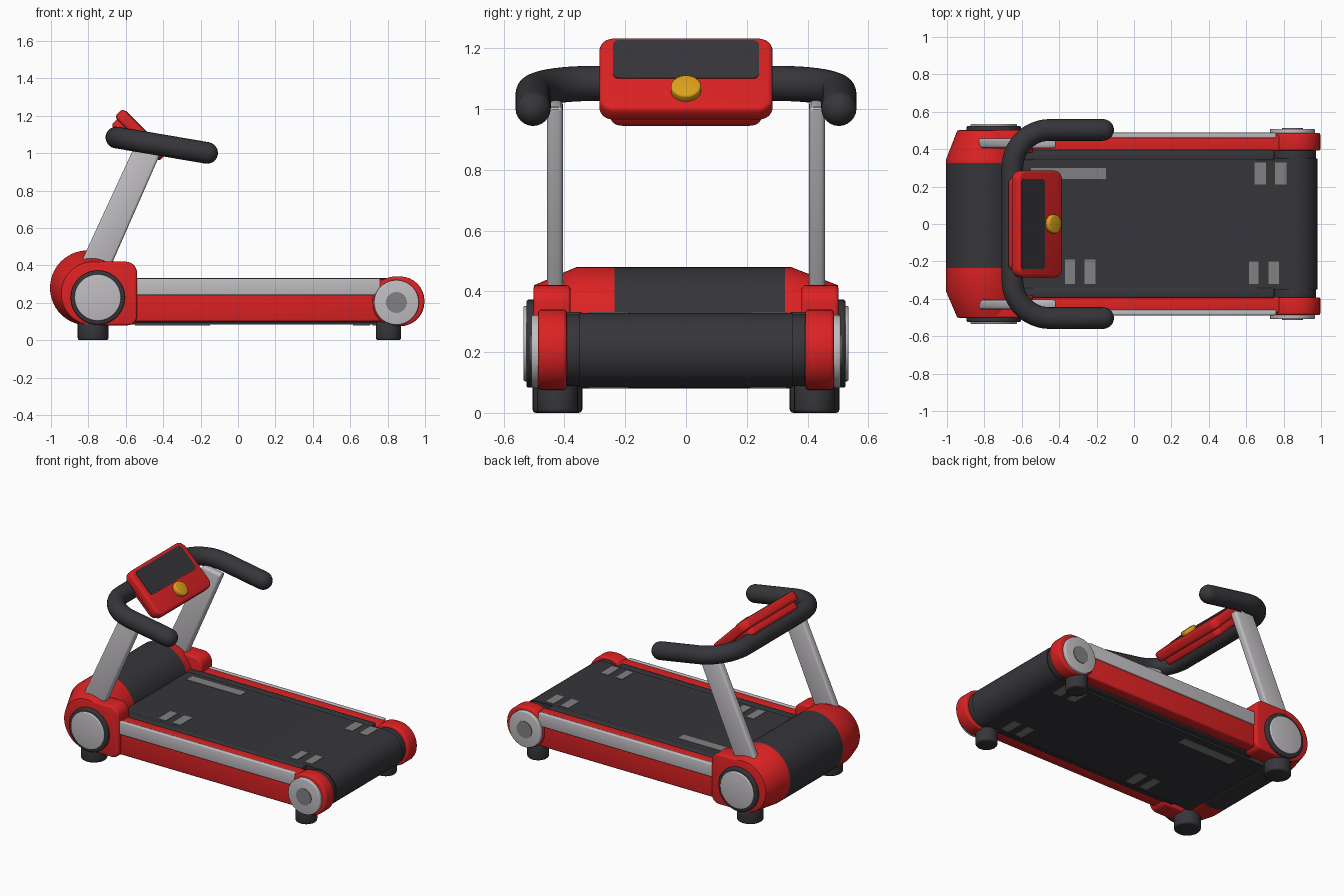
import bpy, bmesh, math
from mathutils import Matrix, Vector

if "Cube" in bpy.data.objects:
    bpy.data.objects.remove(bpy.data.objects["Cube"])


def material(name, rgb):
    m = bpy.data.materials.new(name)
    m.diffuse_color = (*rgb, 1)
    m.use_nodes = True
    m.node_tree.nodes["Principled BSDF"].inputs["Base Color"].default_value = m.diffuse_color
    return m


RED = material("red", (0.72, 0.016, 0.017))
DARK = material("dark_grey", (0.037, 0.037, 0.043))
SILVER = material("silver", (0.53, 0.51, 0.53))
GREY = material("mid_grey", (0.22, 0.22, 0.225))
YELLOW = material("yellow", (0.72, 0.36, 0.01))


def finish(name, bm, mats, angle=35):
    bmesh.ops.recalc_face_normals(bm, faces=bm.faces)
    me = bpy.data.meshes.new(name)
    bm.to_mesh(me)
    bm.free()
    for m in mats:
        me.materials.append(m)
    me.shade_smooth()
    me.set_sharp_from_angle(angle=math.radians(angle))
    ob = bpy.data.objects.new(name, me)
    bpy.context.collection.objects.link(ob)
    return ob


def rounded(x0, x1, z0, z1, radii, n=8):
    """Rounded rectangle; radii for right-top, left-top, left-bottom, right-bottom."""
    pts = []
    for i, (x, z, sx, sz) in enumerate([(x1, z1, -1, -1), (x0, z1, 1, -1),
                                        (x0, z0, 1, 1), (x1, z0, -1, 1)]):
        r = radii[i]
        for k in range(n + 1):
            a = math.pi / 2 * (i + k / n)
            pts.append((x + sx * r + r * math.cos(a), z + sz * r + r * math.sin(a)))
    return pts


def circle(x, z, r, n=48):
    return [(x + r * math.cos(2 * math.pi * k / n), z + r * math.sin(2 * math.pi * k / n))
            for k in range(n)]


def prism(name, pts, d0, d1, mat, bevel=0.0, matrix=None):
    """Extrude a profile. Without a matrix it lies in xz and is extruded along y."""
    bm = bmesh.new()
    place = (lambda u, v, d: Vector((u, d, v))) if matrix is None else \
            (lambda u, v, d: matrix @ Vector((u, v, d)))
    a = [bm.verts.new(place(u, v, d0)) for u, v in pts]
    b = [bm.verts.new(place(u, v, d1)) for u, v in pts]
    n = len(pts)
    bm.faces.new(a)
    bm.faces.new(b)
    for i in range(n):
        bm.faces.new((a[i], a[(i + 1) % n], b[(i + 1) % n], b[i]))
    bmesh.ops.remove_doubles(bm, verts=bm.verts, dist=1e-5)
    bmesh.ops.recalc_face_normals(bm, faces=bm.faces)
    if bevel:
        edges = [e for e in bm.edges if e.calc_face_angle(0) > math.radians(35)]
        bmesh.ops.bevel(bm, geom=edges, offset=bevel, segments=3, profile=0.5,
                        affect='EDGES', clamp_overlap=True)
    return finish(name, bm, [mat])


def rect(x0, x1, z0, z1):
    return [(x0, z0), (x1, z0), (x1, z1), (x0, z1)]


# running belt wrapped round the rear roller
BELT_TOP, BELT_LOW = 0.329, 0.083
prism("running_belt", rounded(-0.75, 0.98, BELT_LOW, BELT_TOP, (0.1229, 0.03, 0.03, 0.1229), 12),
      -0.35, 0.35, DARK)

# belt markings, on the upper and lower run
MARKS = [(-0.55, -0.15, 0.24, 0.30),
         (0.645, 0.705, 0.21, 0.33), (0.755, 0.815, 0.21, 0.33),
         (-0.37, -0.315, -0.32, -0.19), (-0.265, -0.205, -0.32, -0.19),
         (0.615, 0.665, -0.32, -0.20), (0.72, 0.775, -0.32, -0.20)]
for i, mark in enumerate(MARKS):
    for label, z in (("upper", BELT_TOP), ("lower", BELT_LOW)):
        prism(f"{label}_belt_mark_{i + 1}", rect(*mark), z - 0.003, z + 0.003, GREY,
              matrix=Matrix.Identity(4))

# motor hood: rings lofted along y, tapered at both ends, dark in the middle
BIG, SMALL = (-0.805, 0.28, 0.2), (-0.775, 0.25, 0.17)
RINGS = [(-0.50, SMALL), (-0.36, BIG), (-0.235, BIG), (0.325, BIG), (0.345, BIG), (0.50, SMALL)]
bm = bmesh.new()
loops = [[bm.verts.new((x, y, z)) for x, z in circle(*c, 56)] for y, c in RINGS]
bm.faces.new(loops[0])
bm.faces.new(loops[-1])
for j in range(len(loops) - 1):
    for i in range(56):
        k = (i + 1) % 56
        f = bm.faces.new((loops[j][i], loops[j][k], loops[j + 1][k], loops[j + 1][i]))
        f.material_index = 1 if j == 2 else 0
finish("motor_hood", bm, [RED, DARK])

# parts repeated on both sides
for s, side in ((-1, "front"), (1, "back")):
    def both(name, pts, y0, y1, mat, bevel=0.0):
        prism(f"{side}_{name}", pts, s * y0, s * y1, mat, bevel)

    # side frame
    both("dark_rail", rect(-0.62, 0.75, 0.095, 0.332), 0.34, 0.395, DARK, 0.008)
    both("roller_end", circle(0.855, 0.206, 0.118), 0.34, 0.40, DARK, 0.006)
    both("side_rail", rect(-0.6, 0.78, 0.10, 0.326), 0.39, 0.476, RED, 0.012)
    both("silver_trim", rect(-0.56, 0.76, 0.242, 0.33), 0.46, 0.488, SILVER, 0.006)

    # drive end pod with round cover
    both("motor_pod", rounded(-0.945, -0.54, 0.08, 0.42, (0.06, 0.165, 0.165, 0.05)),
         0.38, 0.502, RED, 0.012)
    both("cover_ring", circle(-0.75, 0.228, 0.145), 0.48, 0.525, DARK, 0.008)
    both("cover_disc", circle(-0.75, 0.228, 0.124), 0.50, 0.535, SILVER, 0.006)

    # roller end pod with hub
    both("roller_pod", rounded(0.72, 0.997, 0.075, 0.341, (0.13, 0.12, 0.12, 0.13)),
         0.392, 0.487, RED, 0.012)
    both("hub_disc", circle(0.847, 0.202, 0.12), 0.47, 0.509, SILVER, 0.006)
    both("hub_cap", circle(0.847, 0.202, 0.056), 0.50, 0.513, GREY)

    # upright post
    both("upright", [(-0.865, 0.36), (-0.696, 0.36), (-0.412, 1.005), (-0.556, 1.03)],
         0.405, 0.457, SILVER, 0.014)

    # feet
    for end, x, r in (("motor", -0.775, 0.082), ("rear", 0.805, 0.067)):
        prism(f"{side}_{end}_foot", circle(x, s * 0.423, r, 32), 0, 0.1, DARK, 0.012,
              Matrix.Identity(4))

# handlebar: swept tube with round ends, sloping down towards the user
R = 0.058
half = []
for k in range(7):
    a = math.pi / 2 * k / 6
    half.append((-0.166 + R * math.cos(a), 0.503, max(R * math.sin(a), 0.004)))
half.append((-0.3, 0.503, R))
for k in range(13):
    a = math.pi / 2 * (1 + k / 12)
    half.append((-0.45 + 0.2 * math.cos(a), 0.303 + 0.2 * math.sin(a), R))
path = half + [(x, -y, r) for x, y, r in reversed(half)]
SLOPE = -0.17
centre = [Vector((x, y, 1.084 + SLOPE * (x + 0.65))) for x, y, r in path]
up = Vector((-SLOPE, 0, 1)).normalized()
bm = bmesh.new()
loops = []
for i, p in enumerate(centre):
    t = (centre[min(i + 1, len(centre) - 1)] - centre[max(i - 1, 0)]).normalized()
    w = t.cross(up)
    loops.append([bm.verts.new(p + path[i][2] * (w * c + up * d))
                  for c, d in circle(0, 0, 1, 24)])
for a, b in zip(loops, loops[1:]):
    for i in range(24):
        k = (i + 1) % 24
        bm.faces.new((a[i], a[k], b[k], b[i]))
bm.faces.new(loops[0])
bm.faces.new(loops[-1])
finish("handlebar", bm, [DARK], 50)

# console, tilted towards the user; local z = 0 is its face
tilt = Matrix.Translation((-0.497, 0, 1.12)) @ Matrix.Rotation(math.radians(45), 4, 'Y')
prism("console", rounded(-0.168, 0.168, -0.285, 0.285, (0.05,) * 4), -0.062, 0, RED, 0.016, tilt)
prism("console_back", rounded(-0.15, 0.15, -0.25, 0.25, (0.04,) * 4), -0.108, -0.05, RED, 0.016, tilt)
prism("screen", rounded(-0.148, 0.028, -0.24, 0.24, (0.02,) * 4), -0.004, 0.003, DARK, 0, tilt)
prism("start_button", circle(0.085, 0, 0.05, 32), -0.01, 0.026, YELLOW, 0.008, tilt)
